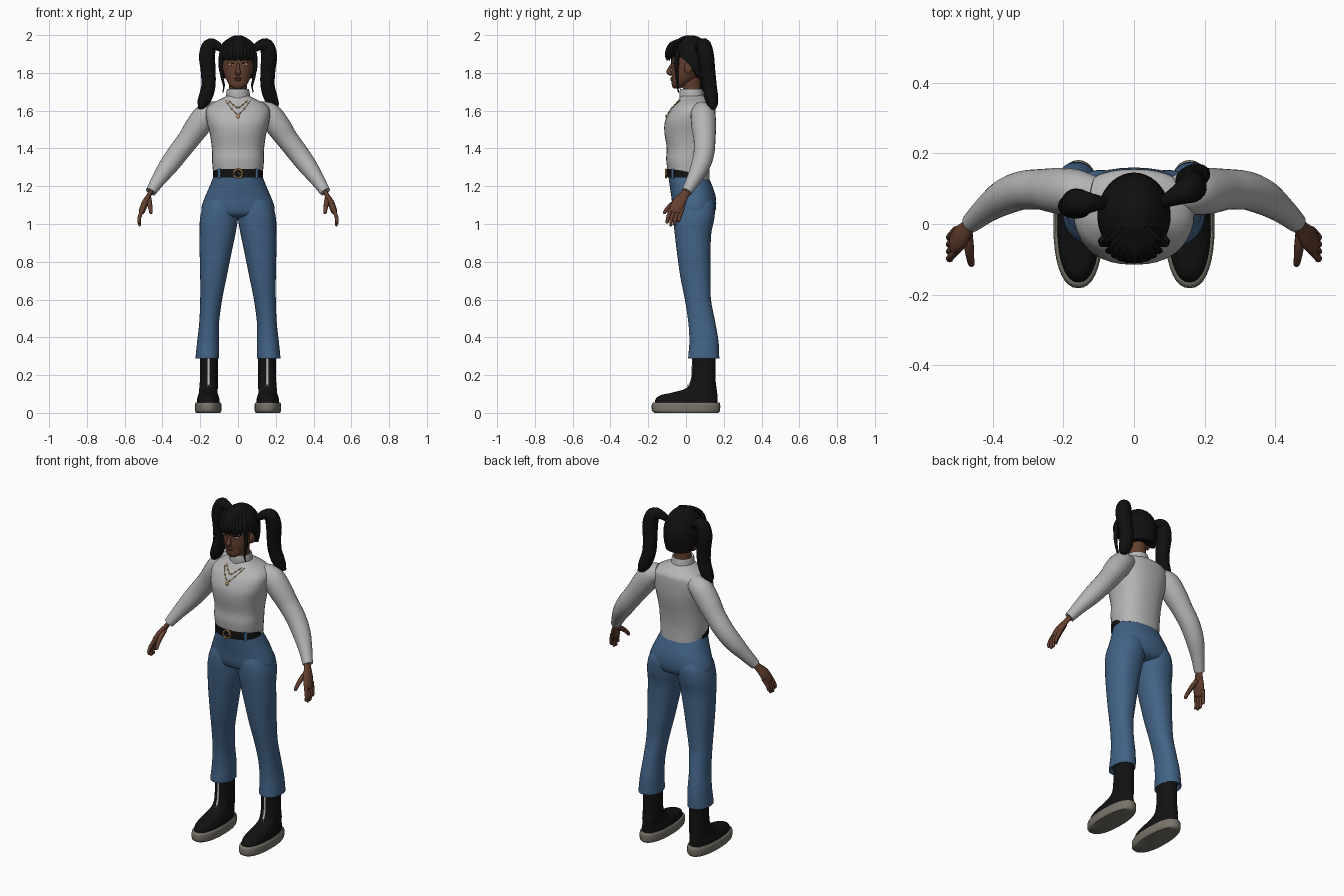
import bpy, bmesh
from math import sin, cos, pi, sqrt, radians
from mathutils import Vector
from mathutils.bvhtree import BVHTree

if "Cube" in bpy.data.objects:
    bpy.data.objects.remove(bpy.data.objects["Cube"])


def material(name, *rgb):
    m = bpy.data.materials.new(name)
    m.use_nodes = True
    m.diffuse_color = (*rgb, 1)
    m.node_tree.nodes["Principled BSDF"].inputs["Base Color"].default_value = (*rgb, 1)
    return m


KNIT = material("grey_knit", .46, .46, .46)
DENIM = material("blue_denim", .055, .125, .24)
SKIN = material("brown_skin", .125, .05, .028)
HAIR = material("black_hair", .005, .005, .005)
LEATHER = material("black_leather", .006, .006, .006)
SOLE = material("taupe_rubber", .19, .175, .145)
GOLD = material("gold", .65, .33, .11)
SILVER = material("silver", .5, .5, .5)
LIPS = material("lips", .13, .04, .03)
WHITE = material("eye_white", .5, .45, .4)


def finish(name, bm, mat):
    bmesh.ops.recalc_face_normals(bm, faces=bm.faces)
    for f in bm.faces:
        f.smooth = True
    me = bpy.data.meshes.new(name)
    bm.to_mesh(me)
    bm.free()
    me.set_sharp_from_angle(angle=radians(50))
    me.materials.append(mat)
    ob = bpy.data.objects.new(name, me)
    bpy.context.scene.collection.objects.link(ob)
    return ob


def spline(rows, n=4):
    """Smooth curve through tuples of any length."""
    out, last = [], len(rows) - 1
    for i in range(last):
        quad = rows[max(i - 1, 0)], rows[i], rows[i + 1], rows[min(i + 2, last)]
        for k in range(n):
            t = k / n
            out.append([.5 * (2*b + (c-a)*t + (2*a-5*b+4*c-d)*t*t + (3*b-a-3*c+d)*t**3)
                        for a, b, c, d in zip(*quad)])
    return out + [list(rows[-1])]


def bridge(name, rings, mat, caps=True):
    bm = bmesh.new()
    loops = [[bm.verts.new(p) for p in r] for r in rings]
    n = len(loops[0])
    for lo, hi in zip(loops, loops[1:]):
        for i in range(n):
            bm.faces.new((lo[i], lo[(i+1) % n], hi[(i+1) % n], hi[i]))
    if caps:
        bm.faces.new(loops[0])
        bm.faces.new(loops[-1])
    return finish(name, bm, mat)


def spow(v, e):
    return abs(v) ** e * (1 if v >= 0 else -1)


def loft(name, rows, mat, power=2, side=1, tilt=None, n=36, steps=4):
    """Stack of rounded outlines, each row (z, x min, x max, y front, y back)."""
    rings = []
    for z, x0, x1, y0, y1 in spline(rows, steps):
        ring = []
        for i in range(n):
            a = 2 * pi * i / n
            x = (x0+x1)/2 + (x1-x0)/2 * spow(sin(a), 2/power)
            y = (y0+y1)/2 - (y1-y0)/2 * spow(cos(a), 2/power)
            ring.append((side * x, y, z + (tilt(y, z) if tilt else 0)))
        rings.append(ring)
    return bridge(name, rings, mat)


def body(rows):
    return [(z, -w, w, f, b) for z, w, f, b in rows]


def tube(name, path, mat, side=1, wide=(0, 1, 0), flat=1, n=14, steps=4):
    """Round or flattened tube, each path point (x, y, z, radius)."""
    pts = spline(path, steps)
    pos = [Vector((side * p[0], p[1], p[2])) for p in pts]
    rings = []
    for i, p in enumerate(pts):
        t = (pos[min(i+1, len(pos)-1)] - pos[max(i-1, 0)]).normalized()
        u = Vector(wide)
        u = (u - t * u.dot(t)).normalized()
        v = t.cross(u)
        r = max(p[3], .0005)
        rings.append([pos[i] + u*r*cos(2*pi*k/n) + v*r*flat*sin(2*pi*k/n) for k in range(n)])
    return bridge(name, rings, mat)


def ball(name, loc, size, mat):
    bm = bmesh.new()
    bmesh.ops.create_uvsphere(bm, u_segments=16, v_segments=10, radius=1)
    for v in bm.verts:
        v.co = Vector(loc) + v.co * Vector(size)
    return finish(name, bm, mat)


def hoop(name, x, y, z, radius, r, mat):
    tube(name, [(x + radius*sin(k*pi/8), y, z + radius*cos(k*pi/8), r) for k in range(17)],
         mat, n=8, steps=2)


def front_of(ob):
    """Returns a function giving the foremost y of an object at x, z."""
    tree = BVHTree.FromPolygons([v.co for v in ob.data.vertices],
                                [p.vertices[:] for p in ob.data.polygons])

    def y_at(x, z):
        hit = tree.ray_cast(Vector((x, -1, z)), Vector((0, 1, 0)))[0]
        return hit.y if hit else 0
    return y_at


# sweater: hem drops toward the back
sweater = loft("sweater", body([
    (1.262, .13, -.098, .125), (1.33, .137, -.105, .125), (1.40, .138, -.102, .135),
    (1.48, .15, -.114, .15), (1.54, .165, -.112, .156), (1.60, .17, -.085, .156),
    (1.635, .145, -.055, .15), (1.665, .085, -.035, .115), (1.68, .058, -.028, .09)]),
    KNIT, power=2.35, tilt=lambda y, z: -.23 * y * max(0, (1.4 - z) / .138))
loft("turtleneck", body([(1.655, .06, -.033, .095), (1.675, .063, -.035, .095),
                         (1.70, .061, -.034, .09), (1.714, .057, -.03, .086),
                         (1.71, .05, -.02, .08)]), KNIT)

# trousers
loft("trouser_hips", body([
    (1.262, .126, -.094, .112), (1.2, .15, -.086, .14), (1.14, .176, -.077, .158),
    (1.08, .194, -.07, .158), (1.045, .17, -.052, .14), (1.03, .1, 0, .1)]), DENIM, power=2.2)

# belt with loops and round buckle
belt = loft("belt", body([(1.245, .133, -.099, .112), (1.292, .131, -.102, .112)]),
            LEATHER, power=2.2, steps=1)
belt_y = front_of(belt)
hoop("belt_buckle", 0, -.106, 1.267, .023, .0045, GOLD)
tube("buckle_pin", [(0, -.106, 1.267, .003), (.024, -.106, 1.267, .003)], GOLD, n=8)
for s in (-1, 1):
    y = belt_y(s * .1, 1.268) - .002
    tube("belt_loop", [(s*.1, y, 1.24, .008), (s*.1, y, 1.294, .008)], DENIM,
         wide=(1, s * .8, 0), flat=.5, n=8)

# head, neck, nose, ears, eyes, mouth
head = loft("head", body([
    (1.717, .02, -.066, -.03), (1.735, .045, -.075, 0), (1.765, .062, -.076, .05),
    (1.80, .076, -.078, .09), (1.85, .085, -.078, .12), (1.90, .087, -.08, .125),
    (1.95, .072, -.06, .115), (1.98, .035, -.01, .08)]), SKIN, power=2.2)
face_y = front_of(head)
tube("neck", [(0, .035, 1.67, .049), (0, .03, 1.72, .047), (0, .025, 1.79, .05)], SKIN, n=24)
tube("nose", [(0, -.072, 1.85, .007), (0, -.086, 1.825, .009), (0, -.09, 1.805, .015),
              (0, -.075, 1.795, .012)], SKIN, wide=(1, 0, 0))
for name, z, half in (("upper_lip", 1.771, .019), ("lower_lip", 1.763, .016)):
    ball(name, (0, face_y(0, z), z), (half, .007, .0055), LIPS)
for s in (-1, 1):
    ball("ear", (s * .086, .012, 1.825), (.012, .022, .032), SKIN)
    x, z = s * .037, 1.845
    y = face_y(x, z)
    ball("eye", (x, y, z), (.015, .004, .007), WHITE)
    ball("iris", (x, y - .003, z), (.0065, .003, .0065), GOLD)
    ball("pupil", (x, y - .005, z), (.003, .002, .003), HAIR)
    tube("upper_lashes", [(x + d, face_y(x + d, z) - .002, z + .008 - abs(d) * .3, .0025)
                          for d in (-.016, 0, .016)], HAIR, n=6)

# hair cap: short over the brow, long at the nape
cap_rings = []
for j in range(-1, 13):
    ring = []
    for i in range(40):
        a = 2 * pi * i / 40
        t = min(1, max(0, (cos(a) + .6) / 1.1))
        low = 1.77 + .115 * t * t * (3 - 2 * t)
        z = low + (1.999 - low) * sin(max(j, 0) / 12 * pi / 2)
        drop = (z - 1.86) / (.14 if z > 1.86 else .2)
        r = sqrt(max(0, 1 - drop * drop)) * (.75 if j < 0 else 1)
        ring.append((.104 * r * sin(a), .022 - .124 * r * cos(a), z))
    cap_rings.append(ring)
bridge("hair_cap", cap_rings, HAIR)

# fringe strands and side locks
for i in range(-5, 6):
    x = i * .0165
    y = .022 - .122 * sqrt(1 - (x / .106) ** 2)
    tube("fringe_strand", [(x*.35, -.01, 1.985, .01), (x*.8, y*.8, 1.955, .015),
                           (x, y - .002, 1.91, .016), (x*1.03, y - .003, 1.882, .012),
                           (x*1.05, y, 1.866 - .004 * (i % 2), .003)],
         HAIR, wide=(1, 0, 0), flat=.55, n=10)
for s in (-1, 1):
    tube("side_lock", [(.085, -.045, 1.92, .014), (.09, -.05, 1.85, .012),
                       (.085, -.048, 1.78, .008), (.075, -.045, 1.735, .006),
                       (.08, -.04, 1.695, .002)], HAIR, side=s, n=10)

    # pigtails, one hanging further back than the other
    back = .035 if s > 0 else 0
    sweep = .05 if s > 0 else -.01
    tube("pigtail", [(x, .06 + back * min(1, k / 2) + sweep * max(0, k - 2) / 5, z, r)
                     for k, (x, z, r) in enumerate([
                         (.08, 1.92, .016), (.115, 1.945, .026), (.15, 1.945, .038),
                         (.164, 1.89, .043), (.158, 1.81, .04), (.157, 1.73, .038),
                         (.175, 1.665, .036), (.197, 1.625, .024), (.212, 1.615, .004)])],
         HAIR, side=s, n=18)

    # sleeves
    tube("sleeve", [(.11, .085, 1.6, .05), (.165, .09, 1.578, .065), (.215, .094, 1.515, .065),
                    (.262, .098, 1.448, .058), (.318, .095, 1.375, .055),
                    (.37, .075, 1.305, .05), (.42, .04, 1.235, .038),
                    (.462, .003, 1.17, .028)], KNIT, side=s, n=24)

    # hands: palm, four fingers, thumb
    tube("palm", [(.455, .006, 1.18, .022), (.472, -.012, 1.15, .026),
                  (.493, -.038, 1.11, .036), (.508, -.056, 1.07, .034),
                  (.511, -.06, 1.058, .024)], SKIN, side=s, flat=.5)
    for k in range(4):
        y, tip = -.086 + k * .02, (1.003, .99, .992, 1.01)[k]
        tube("finger", [(.503, y + .01, 1.085, .011), (.517, y - .004, 1.05, .0105),
                        (.524, y - .012, 1.022, .0095), (.52, y - .014, tip + .004, .008),
                        (.518, y - .014, tip, .002)], SKIN, side=s, n=10)
    tube("thumb", [(.472, -.022, 1.135, .014), (.468, -.065, 1.11, .014),
                   (.464, -.098, 1.082, .011), (.461, -.114, 1.06, .009),
                   (.46, -.118, 1.054, .002)], SKIN, side=s, n=10)

    # trouser legs with open cuffs
    loft("trouser_leg", [
        (.305, .115, .208, .03, .16), (.288, .103, .222, .015, .174),
        (.30, .1, .224, .012, .176), (.38, .1, .216, .018, .172), (.48, .1, .205, .012, .155),
        (.6, .084, .2, -.006, .132), (.72, .06, .2, -.03, .13), (.85, .034, .203, -.048, .13),
        (.95, .013, .203, -.06, .134), (1.03, .0, .201, -.067, .15),
        (1.1, .0, .183, -.066, .152), (1.15, .01, .15, -.05, .13)], DENIM, side=s, power=2.2)

    # boots with soles and zips
    boot = loft("boot", [
        (.04, .097, .218, -.166, .165), (.075, .099, .216, -.16, .167),
        (.095, .105, .21, -.13, .166), (.108, .108, .207, -.07, .165),
        (.13, .107, .205, -.0, .162), (.17, .106, .202, .028, .157),
        (.24, .105, .201, .034, .156), (.32, .105, .2, .035, .155)],
        LEATHER, side=s, power=2.3)
    loft("sole", [(0, .094, .222, -.165, .172), (.012, .088, .228, -.18, .18),
                  (.045, .088, .228, -.181, .181), (.056, .094, .222, -.172, .175)],
         SOLE, side=s, power=2.3)
    boot_y = front_of(boot)
    tube("boot_zip", [(s*.155, boot_y(s*.155, z) - .001, z, .006)
                      for z in (.15, .18, .21, .25, .3)], SILVER, wide=(1, 0, 0), flat=.5, n=8)
    hoop("zip_pull", s * .155, boot_y(s * .155, .145) - .006, .14, .008, .0025, SILVER)

# two necklaces resting on the sweater, with beads and a pendant
chest_y = front_of(sweater)
for name, width, low in (("long_necklace", .066, 1.58), ("short_necklace", .05, 1.615)):
    chain = []
    for k in range(-6, 7):
        x, z = width * k / 6, low + (1.655 - low) * abs(k / 6) ** 1.3
        chain.append((x, chest_y(x, z) - .002, z, .0018))
        if k % 2:
            ball("necklace_bead", chain[-1][:3], (.0045,) * 3, GOLD)
    tube(name, chain, GOLD, n=6, steps=2)
ball("pendant", (0, chest_y(0, 1.57) - .004, 1.57), (.009, .004, .011), GOLD)
